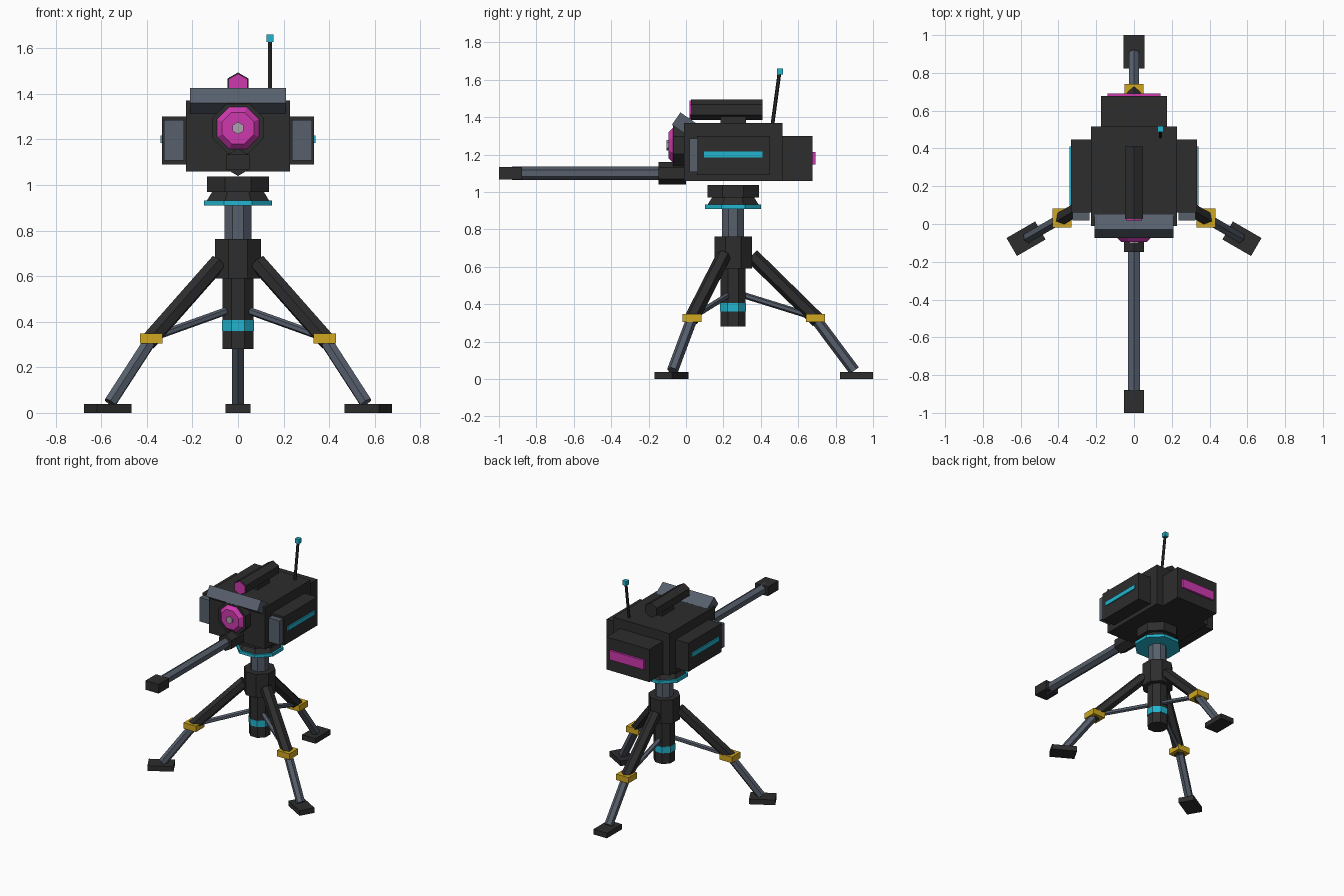
import bpy, math
from mathutils import Vector, Matrix

if "Cube" in bpy.data.objects:
    bpy.data.objects.remove(bpy.data.objects["Cube"])

CY = 0.252  # y of the tripod axis


def material(name, r, g, b):
    m = bpy.data.materials.new(name)
    m.diffuse_color = (r, g, b, 1)
    m.use_nodes = True
    m.node_tree.nodes["Principled BSDF"].inputs["Base Color"].default_value = m.diffuse_color
    return m


DARK = material("dark_metal", 0.026, 0.026, 0.027)
GREY = material("steel_grey", 0.095, 0.115, 0.15)
CYAN = material("cyan", 0.016, 0.46, 0.62)
PINK = material("magenta", 0.62, 0.04, 0.43)
GOLD = material("yellow", 0.62, 0.38, 0.015)
PALE = material("pale_grey", 0.42, 0.36, 0.42)


def add(name, verts, faces, mat):
    me = bpy.data.meshes.new(name)
    me.from_pydata(verts, [], faces)
    me.materials.append(mat)
    ob = bpy.data.objects.new(name, me)
    bpy.context.collection.objects.link(ob)
    return ob


def box(name, x, y, z, mat, tilt=None):
    """Box from three (low, high) ranges, optionally turned about its centre."""
    c = Vector([(a + b) / 2 for a, b in (x, y, z)])
    rot = tilt or Matrix.Identity(3)
    verts = [c + rot @ (Vector((i, j, k)) - c) for i in x for j in y for k in z]
    faces = [(0, 1, 3, 2), (4, 6, 7, 5), (0, 4, 5, 1), (2, 3, 7, 6), (0, 2, 6, 4), (1, 5, 7, 3)]
    return add(name, verts, faces, mat)


def prism(name, p0, p1, r0, mat, n=6, r1=None, spin=90):
    """Straight or tapered n-sided bar between two points."""
    p0, p1 = Vector(p0), Vector(p1)
    d = (p1 - p0).normalized()
    u = Vector((0, 0, 1)).cross(d)
    u = u.normalized() if u.length > 1e-4 else Vector((1, 0, 0))
    v = d.cross(u)
    r1 = r0 if r1 is None else r1
    verts = []
    for p, r in ((p0, r0), (p1, r1)):
        for i in range(n):
            a = math.radians(spin) + 2 * math.pi * i / n
            verts.append(p + r * (u * math.cos(a) + v * math.sin(a)))
    faces = [(i, (i + 1) % n, n + (i + 1) % n, n + i) for i in range(n)]
    faces += [tuple(reversed(range(n))), tuple(range(n, 2 * n))]
    return add(name, verts, faces, mat)


def octagon(name, z0, z1, half, mat, half1=None):
    """Upright eight-sided drum on the tripod axis, sized across its flats."""
    k = math.cos(math.pi / 8)
    return prism(name, (0, CY, z0), (0, CY, z1), half / k, mat, 8, (half1 or half) / k, 22.5)


# Centre column, hub and swivel
octagon("column", 0.28, 0.60, 0.067, DARK)
octagon("column_band", 0.36, 0.407, 0.07, CYAN)
octagon("hub", 0.59, 0.763, 0.1, DARK)
octagon("upper_tube", 0.75, 0.92, 0.059, GREY)
octagon("swivel_ring", 0.91, 0.932, 0.15, CYAN)
octagon("swivel_cone", 0.93, 0.975, 0.138, DARK, 0.11)
octagon("swivel_collar", 0.97, 1.038, 0.137, DARK)

# Three legs with clamps, braces and feet
for label, deg in (("back", 90), ("right", -30), ("left", 210)):
    a = math.radians(deg)

    def at(r, z):
        return Vector((r * math.cos(a), CY + r * math.sin(a), z))

    prism(label + "_upper_leg", at(0.1, 0.66), at(0.455, 0.312), 0.04, DARK)
    prism(label + "_lower_leg", at(0.42, 0.35), at(0.648, 0.045), 0.03, GREY)
    prism(label + "_brace", at(0.05, 0.45), at(0.42, 0.335), 0.017, GREY)
    c = at(0.44, 0.326)
    box(label + "_clamp", (c.x - 0.05, c.x + 0.05), (c.y - 0.05, c.y + 0.05), (0.304, 0.348), GOLD)
    f = at(0.66, 0)
    box(label + "_foot", (f.x - 0.0875, f.x + 0.0875), (f.y - 0.055, f.y + 0.055), (0, 0.038),
        DARK, Matrix.Rotation(a, 3, 'Z'))

# Body and rear block
box("body", (-0.228, 0.228), (-0.01, 0.517), (1.06, 1.37), DARK)
box("rear_block", (-0.175, 0.175), (0.51, 0.677), (1.06, 1.30), DARK)
box("rear_light", (-0.14, 0.14), (0.67, 0.692), (1.147, 1.215), PINK)

# Side pods with light strips and front plates
for label, s in (("right", 1), ("left", -1)):
    def span(lo, hi):
        return tuple(sorted((s * lo, s * hi)))

    box(label + "_pod", span(0.22, 0.333), (0.06, 0.447), (1.09, 1.30), DARK)
    box(label + "_strip", span(0.33, 0.341), (0.097, 0.41), (1.185, 1.217), CYAN)
    box(label + "_pod_plate", span(0.236, 0.325), (0.018, 0.062), (1.108, 1.285), GREY)

# Tilted visor
box("visor", (-0.21, 0.21), (-0.061, 0.036), (1.325, 1.405), GREY,
    Matrix.Rotation(math.radians(-34.5), 3, 'X'))

# Eye: housing, lens and tip
prism("eye_housing", (0, 0, 1.25), (0, -0.07, 1.25), 0.12, DARK, 8, spin=22.5)
prism("eye_lens", (0, -0.068, 1.25), (0, -0.094, 1.25), 0.102, PINK, 8, 0.075, 22.5)
prism("eye_tip", (0, -0.09, 1.25), (0, -0.103, 1.25), 0.027, PALE)

# Barrel
prism("breech", (0, 0.0, 1.1), (0, -0.148, 1.1), 0.06, DARK)
prism("barrel", (0, -0.14, 1.1), (0, -0.93, 1.1), 0.036, GREY)
box("muzzle", (-0.053, 0.053), (-1.0, -0.878), (1.066, 1.134), DARK)

# Scope on top
box("scope_mount", (-0.03, 0.03), (0.185, 0.322), (1.36, 1.41), DARK)
prism("scope", (0, 0.41, 1.44), (0, 0.026, 1.44), 0.054, DARK)
prism("scope_lens", (0, 0.03, 1.44), (0, 0.018, 1.44), 0.049, PINK)

# Antenna
prism("antenna", (0.14, 0.462, 1.36), (0.14, 0.5, 1.64), 0.01, DARK)
box("antenna_tip", (0.124, 0.156), (0.487, 0.519), (1.627, 1.66), CYAN)
